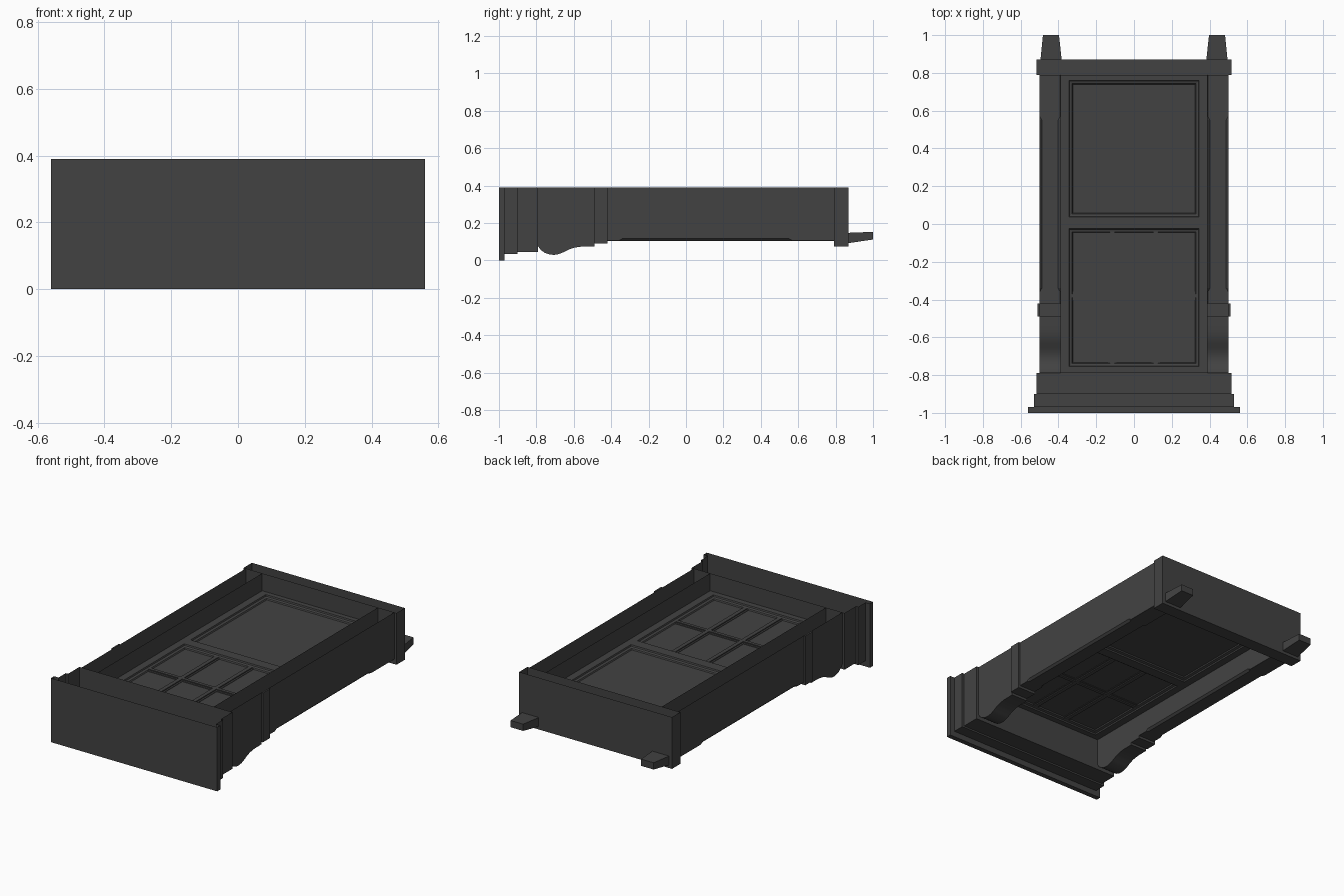
import bpy, bmesh, math

if "Cube" in bpy.data.objects:
    bpy.data.objects.remove(bpy.data.objects["Cube"])

mat = bpy.data.materials.new("dark_grey")
mat.diffuse_color = (0.055, 0.055, 0.055, 1)
mat.use_nodes = True
mat.node_tree.nodes["Principled BSDF"].inputs["Base Color"].default_value = mat.diffuse_color


def finish(bm, name, smooth=False):
    bmesh.ops.recalc_face_normals(bm, faces=bm.faces)
    me = bpy.data.meshes.new(name)
    bm.to_mesh(me)
    bm.free()
    me.materials.append(mat)
    ob = bpy.data.objects.new(name, me)
    bpy.context.collection.objects.link(ob)
    if smooth:
        bpy.context.view_layer.objects.active = ob
        ob.select_set(True)
        bpy.ops.object.shade_smooth_by_angle(angle=math.radians(25))
        ob.select_set(False)
    return ob


def loft(name, rings, caps=True, closed=False, smooth=False):
    """Skin a list of equal-length point rings, optionally capping both ends."""
    bm = bmesh.new()
    vs = [[bm.verts.new(p) for p in r] for r in rings]
    n = len(rings[0])
    for a, b in zip(vs, vs[1:]):
        for i in range(n if closed else n - 1):
            j = (i + 1) % n
            bm.faces.new((a[i], a[j], b[j], b[i]))
    if caps:
        bm.faces.new(vs[0])
        bm.faces.new(vs[-1])
    return finish(bm, name, smooth)


def box(name, x0, x1, y0, y1, z0, z1):
    ring = lambda y: [(x0, y, z0), (x1, y, z0), (x1, y, z1), (x0, y, z1)]
    return loft(name, [ring(y0), ring(y1)], closed=True)


BACK = 0.39


# Trough-shaped section, open at the back
def trough(y, x, z):
    return [(-x, y, BACK), (-x, y, z), (x, y, z), (x, y, BACK)]


# Stepped cornice and base rail
loft("cornice", [trough(*s) for s in (
    (-1.0, .56, 0), (-.97, .56, 0), (-.97, .53, .035), (-.90, .53, .035),
    (-.90, .515, .045), (-.79, .515, .045))])
loft("base_rail", [trough(.79, .515, .075), trough(.87, .515, .075)])

# Pilasters: curved bracket, collar block, then chamfered shaft (y, outer x, front z, chamfer)
bracket = [(-.79, .075), (-.775, .055), (-.755, .041), (-.73, .032), (-.705, .03),
           (-.68, .034), (-.655, .044), (-.63, .057), (-.60, .068), (-.56, .074), (-.49, .075)]


def part(s, y, xo, z, c, xi=.39):
    pts = [(xo, BACK), (xo, z + c), (xo - c, z), (xi + c, z), (xi, z + c), (xi, BACK)]
    return [(s * x, y, h) for x, h in pts]


def plain(s, y, xo, z):
    return [(s * xo, y, BACK), (s * xo, y, z), (s * .39, y, z), (s * .39, y, BACK)]


for s, side in ((-1, "left"), (1, "right")):
    loft(side + "_bracket", [plain(s, y, .5, z) for y, z in bracket], caps=False, smooth=True)
    loft(side + "_collar", [plain(s, -.49, .51, .09), plain(s, -.42, .51, .09)], caps=False)
    # Collar ledges
    box(side + "_collar_side", *sorted((s * .5, s * .51)), -.49, -.42, .09, BACK)
    box(side + "_bracket_foot", *sorted((s * .39, s * .5)), -.4901, -.49, .075, .09)
    box(side + "_shaft_head", *sorted((s * .39, s * .5)), -.4201, -.42, .09, .105)
    loft(side + "_shaft", [part(s, *q) for q in (
        (-.42, .5, .105, .0005), (-.36, .5, .105, .0005), (-.34, .5, .105, .012),
        (.55, .5, .105, .012), (.57, .5, .105, .0005), (.79, .5, .105, .0005))], caps=False)
    # Tapered foot
    foot = lambda y, a, b, z0, z1: [(s * a, y, z0), (s * b, y, z0), (s * b, y, z1), (s * a, y, z1)]
    loft(side + "_foot", [foot(.87, .383, .495, .093, .148), foot(1.0, .397, .482, .112, .153)],
         closed=True)


# Doors: frame, stepped moulding and pane, as a symmetric front and back relief
def rect(x, y0, y1, z, inset):
    x, y0, y1 = x - inset, y0 + inset, y1 - inset
    return [(-x, y0, z), (x, y0, z), (x, y1, z), (-x, y1, z)]


MID = .262


def door(name, y0, y1):
    steps = [(0, .022), (.015, .022), (.018, .014), (.032, .010), (.036, .003)]
    for face, d in (("front", -1), ("back", 1)):
        bm = bmesh.new()
        rings = [[bm.verts.new(p) for p in rect(.36, y0, y1, MID + d * h, i)] for i, h in steps]
        for a, b in zip(rings, rings[1:]):
            for i in range(4):
                j = (i + 1) % 4
                bm.faces.new((a[i], a[j], b[j], b[i]))
        bm.faces.new(rings[-1])
        finish(bm, name + "_" + face)


door("upper_door", -.77, -.01)
door("lower_door", .022, .775)

# Frame around the doors
for n, x0, x1, y0, y1 in (("left_stile", -.39, -.36, -.79, .79), ("right_stile", .36, .39, -.79, .79),
                          ("top_rail", -.36, .36, -.79, -.77), ("middle_rail", -.36, .36, -.01, .022),
                          ("bottom_rail", -.36, .36, .775, .79)):
    box(n, x0, x1, y0, y1, MID - .022, MID + .022)

# Glazing bars with bevelled shoulders
for x in (-.115, .115):
    box("glazing_bar", x - .012, x + .012, -.74, -.04, MID - .012, MID + .012)
    box("glazing_bar_edge", x - .022, x + .022, -.74, -.04, MID - .006, MID + .006)
box("cross_bar", -.33, .33, -.39, -.37, MID - .012, MID + .012)
box("cross_bar_edge", -.33, .33, -.402, -.358, MID - .006, MID + .006)
